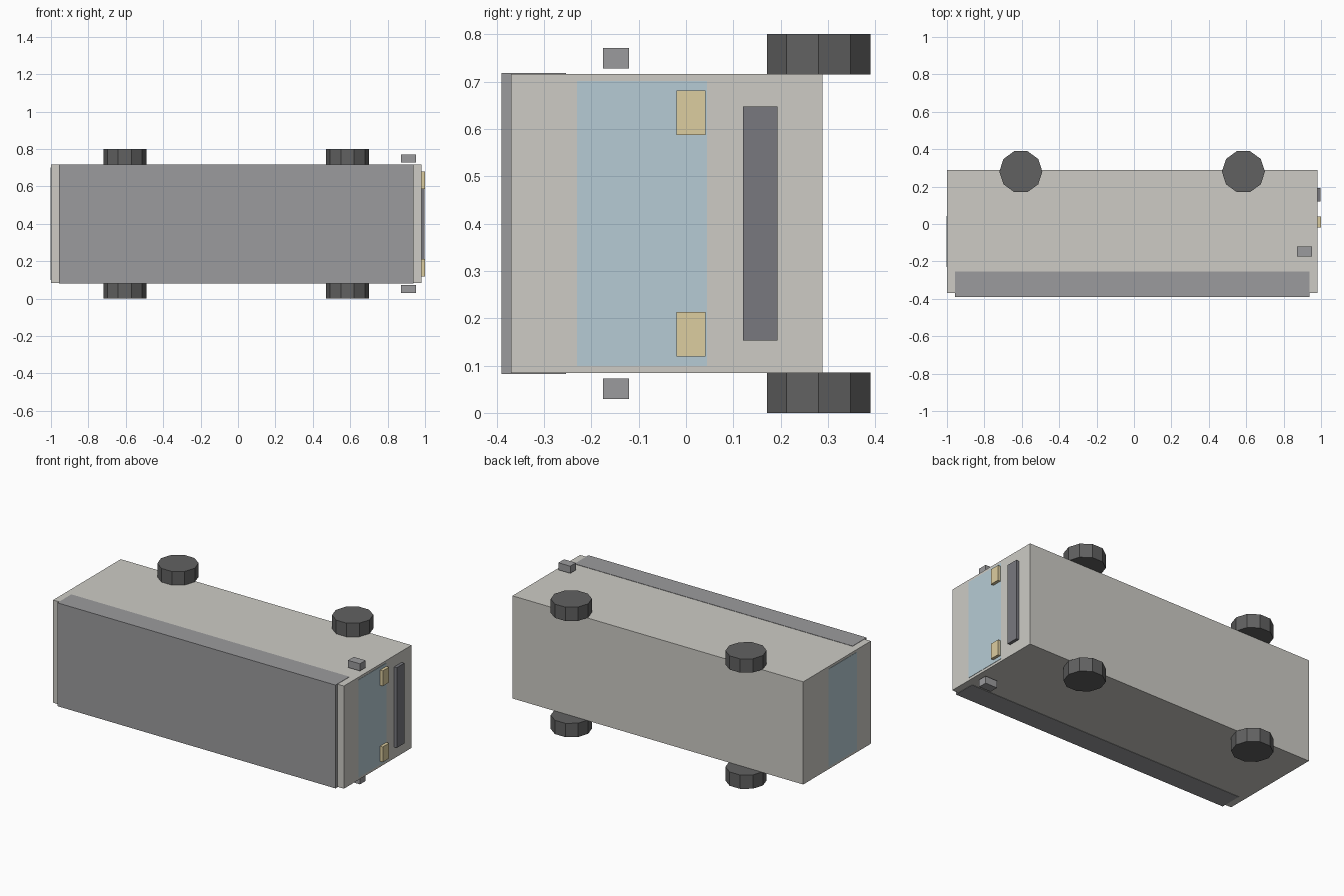
import bpy

if "Cube" in bpy.data.objects:
    bpy.data.objects.remove(bpy.data.objects["Cube"])

MID_Z = 0.40  # the vehicle lies on its side, mirrored about this height


def material(name, rgb):
    m = bpy.data.materials.new(name)
    m.diffuse_color = (*rgb, 1)
    m.use_nodes = True
    m.node_tree.nodes["Principled BSDF"].inputs["Base Color"].default_value = m.diffuse_color
    return m


cream = material("cream_paint", (0.61, 0.60, 0.56))
blue = material("window_blue", (0.47, 0.60, 0.66))
yellow = material("lamp_yellow", (0.72, 0.61, 0.35))
dark = material("dark_trim", (0.19, 0.19, 0.21))
grey = material("roof_grey", (0.33, 0.33, 0.34))
rubber = material("tyre_rubber", (0.12, 0.12, 0.12))


def box(name, x, y, z, mat):
    """Box from (min, max) ranges on each axis."""
    bpy.ops.mesh.primitive_cube_add(size=1, location=[sum(r) / 2 for r in (x, y, z)])
    ob = bpy.context.object
    ob.name = name
    ob.scale = [r[1] - r[0] for r in (x, y, z)]
    bpy.ops.object.transform_apply(location=False, rotation=False, scale=True)
    ob.data.materials.append(mat)
    return ob


def box_pair(name, x, y, z, mat):
    """Box on the lower side and its mirror on the upper side."""
    box(name + "_left", x, y, z, mat)
    box(name + "_right", x, y, (2 * MID_Z - z[1], 2 * MID_Z - z[0]), mat)


# Main shell and roof panel
box("body", (-1.0, 0.98), (-0.37, 0.288), (0.084, 0.716), cream)
box("roof", (-0.957, 0.937), (-0.39, -0.254), (0.082, 0.718), grey)

# Nearly flush windows at both ends
box("windscreen", (0.97, 0.982), (-0.23, 0.044), (0.099, 0.701), blue)
box("rear_window", (-1.002, -0.99), (-0.23, 0.044), (0.099, 0.701), blue)

# Nose details
box("bumper", (0.975, 0.998), (0.12, 0.193), (0.153, 0.647), dark)
box_pair("headlight", (0.975, 1.0), (-0.02, 0.041), (0.119, 0.213), yellow)
box_pair("mirror", (0.872, 0.953), (-0.175, -0.12), (0.029, 0.073), grey)

# Ten-sided wheels
for end, x in (("front", 0.585), ("rear", -0.605)):
    for side, z in (("left", 0.0425), ("right", 2 * MID_Z - 0.0425)):
        bpy.ops.mesh.primitive_cylinder_add(
            vertices=10, radius=0.115, depth=0.085, location=(x, 0.28, z),
            rotation=(0, 0, 0.3141593))
        wheel = bpy.context.object
        wheel.name = f"{end}_{side}_wheel"
        # turn so that a flat side faces the ground direction (+y)
        wheel.rotation_euler.z = 1.5707963
        wheel.data.materials.append(rubber)
